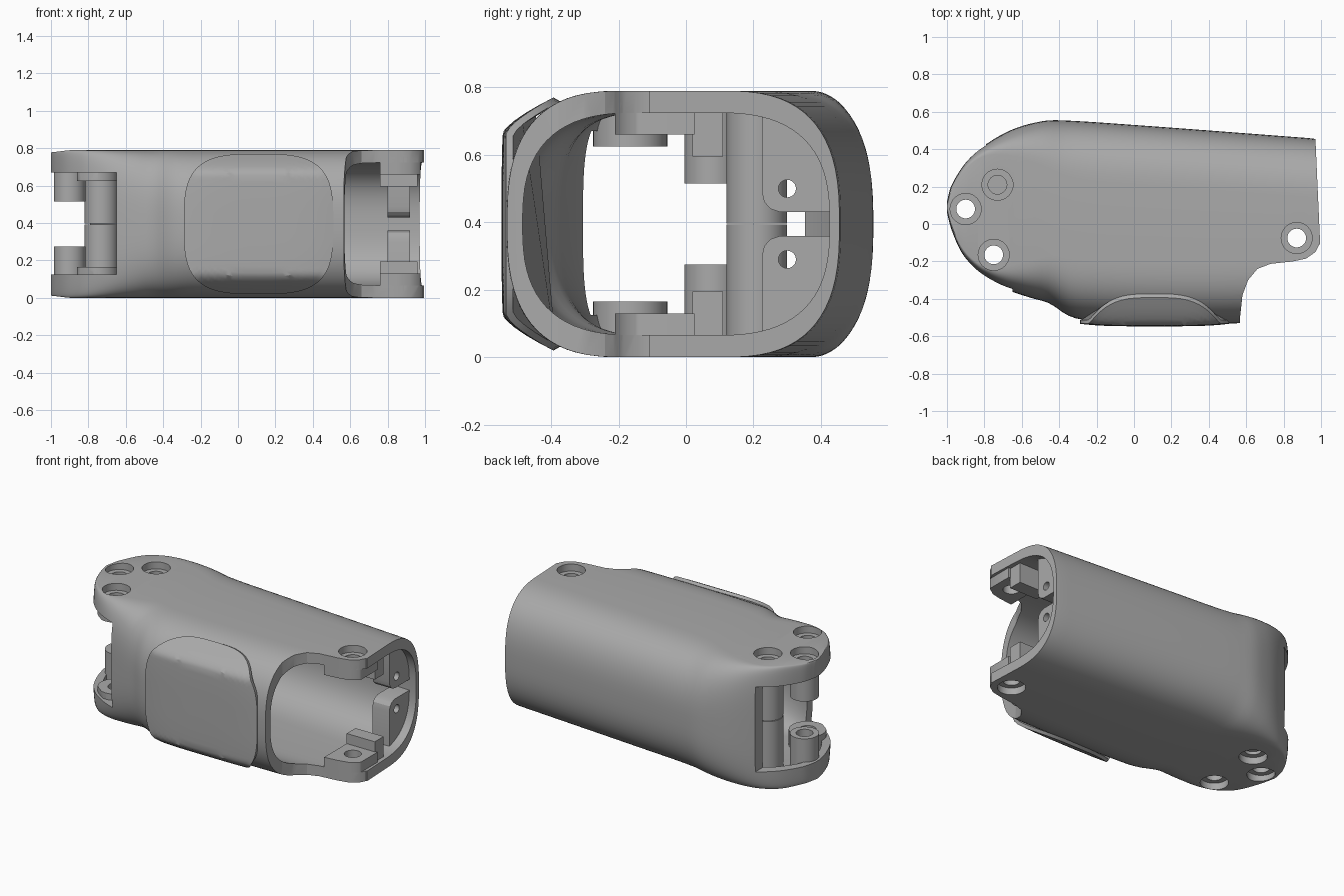
import bpy, bmesh
from math import sin, cos, pi, copysign

if "Cube" in bpy.data.objects:
    bpy.data.objects.remove(bpy.data.objects["Cube"])

grey = bpy.data.materials.new("plain_grey")
grey.use_nodes = True
grey.diffuse_color = (0.4, 0.4, 0.4, 1)
grey.node_tree.nodes["Principled BSDF"].inputs["Base Color"].default_value = (0.4, 0.4, 0.4, 1)

MID = 0.395


def loft(name, rings):
    """Closed solid through a list of equal rings."""
    bm = bmesh.new()
    vr = [[bm.verts.new(p) for p in r] for r in rings]
    n = len(vr[0])
    for a, b in zip(vr, vr[1:]):
        for i in range(n):
            j = (i + 1) % n
            bm.faces.new((a[i], a[j], b[j], b[i]))
    bm.faces.new(vr[0])
    bm.faces.new(vr[-1])
    bmesh.ops.recalc_face_normals(bm, faces=bm.faces)
    me = bpy.data.meshes.new(name)
    bm.to_mesh(me)
    bm.free()
    me.materials.append(grey)
    ob = bpy.data.objects.new(name, me)
    bpy.context.collection.objects.link(ob)
    return ob


def prism(name, pts, z0, z1):
    return loft(name, [[(x, y, z) for x, y in pts] for z in (z0, z1)])


def box(name, x0, x1, y0, y1, z0, z1):
    return prism(name, [(x0, y0), (x1, y0), (x1, y1), (x0, y1)], z0, z1)


def lathe(name, x, y, profile, n=40):
    return loft(name, [[(x + r * cos(2 * pi * i / n), y + r * sin(2 * pi * i / n), z)
                        for i in range(n)] for r, z in profile])


def boolean(ob, cutter, op="DIFFERENCE"):
    mod = ob.modifiers.new("bool", "BOOLEAN")
    mod.operation, mod.object, mod.solver = op, cutter, "EXACT"
    bpy.context.view_layer.objects.active = ob
    bpy.ops.object.modifier_apply(modifier=mod.name)


def smooth(ob, angle=0.5):
    bpy.ops.object.select_all(action="DESELECT")
    ob.select_set(True)
    bpy.context.view_layer.objects.active = ob
    bpy.ops.object.shade_smooth_by_angle(angle=angle)


def curve(pts, x):
    """Smooth interpolation through (x, value) points."""
    k = 0
    while k < len(pts) - 2 and x > pts[k + 1][0]:
        k += 1

    def slope(i):
        a, b = pts[max(i - 1, 0)], pts[min(i + 1, len(pts) - 1)]
        return (b[1] - a[1]) / (b[0] - a[0])
    (x0, v0), (x1, v1) = pts[k], pts[k + 1]
    h = x1 - x0
    t = (x - x0) / h
    return ((1 + 2 * t) * (1 - t) ** 2 * v0 + t * (1 - t) ** 2 * h * slope(k)
            + t * t * (3 - 2 * t) * v1 + t * t * (t - 1) * h * slope(k + 1))


# Plan outline of the housing and its edge rounding along the length
BACK = [(-1, .12), (-.98, .2), (-.9, .33), (-.8, .42), (-.65, .505), (-.5, .548),
        (-.4, .555), (0, .53), (1, .455)]
FRONT = [(-1, .06), (-.98, -.02), (-.93, -.14), (-.87, -.22), (-.8, -.28), (-.68, -.35),
         (-.55, -.395), (-.45, -.425), (-.35, -.49), (-.25, -.515), (.1, -.53), (.6, -.53), (1, -.51)]
ROUND = [(-1, .03), (-.8, .07), (-.6, .2), (-.35, .33), (0, .35), (1, .35)]


def housing(name, nose, stretch, ys, height, slant=0.0):
    rings, n, m = [], 72, 56
    for k in range(m + 1):
        x = -1 + 2 * (k / m) ** 1.7
        yb, yf = curve(BACK, x) * ys, curve(FRONT, x) * ys
        r = min(curve(ROUND, x), (yb - yf) * 0.48)
        power = 2 / (2.7 + 2.5 * max(0, -0.4 - x))
        h = height - 0.012 * max(0, (-x - 0.9) / 0.1)
        ring = []
        for i in range(n):
            c, s = cos(2 * pi * (i + .5) / n), sin(2 * pi * (i + .5) / n)
            y = (yb - r if c > 0 else yf + r) + copysign(abs(c) ** power, c) * r
            px = nose + (x + 1) * stretch - (slant * (y + .1) if k == m else 0)
            ring.append((px, y, MID + copysign(abs(s) ** power, s) * h))
        rings.append(ring)
    return loft(name, rings)


shell = housing("housing_shell", -1, 0.9975, 1, .395, 0.045)
cavity = housing("cavity_cutter", -.955, 1.05, .91, .33)
mould = housing("inner_mould", -.985, .98, .96, .365)
boolean(shell, cavity)

# Stepped side opening at the wide end
side = [(.56, -.8), (.567, -.5), (.58, -.38), (.61, -.3), (.66, -.24), (.73, -.213),
        (.85, -.2), (.92, -.185), (.97, -.15), (.99, -.11), (1.3, -.1), (1.3, -.8)]
side_cut = prism("side_cutter", side, -.2, 1)
boolean(shell, side_cut)

# Opening between the two plates of the rounded end
nose_plan = [(-1.3, -.8), (-.65, -.8), (-.65, .05), (-.79, .05), (-.79, .8), (-1.3, .8)]
nose_cut = prism("nose_cutter", nose_plan, .125, .67)
boolean(shell, nose_cut)

# Internal bosses, lugs and ribs, mirrored about mid height
parts = []
for tag, up in (("lower", False), ("upper", True)):
    def span(a, b):
        return (2 * MID - b, 2 * MID - a) if up else (a, b)

    def boss(name, x, y, r, top):
        z0, z1 = span(.035, top)
        return lathe(tag + name, x, y, [(r, z0), (r, z1)])
    parts.append(boss("_end_boss", -.9, .08, .085, .275))
    parts.append(boss("_front_boss", -.75, -.165, .11, .165))
    parts.append(boss("_post", -.73, .21, .09, MID - .002))
    lug = box(tag + "_lug", .76, .985, -.3, .025, *span(.035, .13))
    boolean(lug, side_cut)
    parts.append(lug)
    parts.append(box(tag + "_lug_rib", .76, .96, .02, .11, *span(.035, .195)))

    # Rounded rib with a screw hole against the back wall
    rib_pts = [(.225, .02), (.225, .3), (.232, .33), (.25, .35), (.28, .36), (.5, .36), (.5, .02)]
    if up:
        rib_pts = [(y, 2 * MID - z) for y, z in rib_pts]
    rib = loft(tag + "_back_rib", [[(x, y, z) for y, z in rib_pts] for x in (.8, .92)])
    zc = 2 * MID - .29 if up else .29
    screw = loft(tag + "_screw_cutter", [[(x, .3 + .026 * cos(a * pi / 12), zc + .026 * sin(a * pi / 12))
                                          for a in range(24)] for x in (.7, 1)])
    boolean(rib, screw)
    bpy.data.objects.remove(screw)
    parts.append(rib)

for p in parts:
    boolean(p, mould, "INTERSECT")

# Counterbored screw holes, through and blind
R, B, D = .083, .05, .045
drills = []
for x, y in ((-.9, .08), (-.75, -.165), (.87, -.075)):
    drills.append(lathe("drill", x, y, [(R, -.1), (R, D), (B, D), (B, 2 * MID - D),
                                        (R, 2 * MID - D), (R, .9)]))
drills.append(lathe("drill", -.73, .21, [(R, -.1), (R, D), (B, D), (B, D + .02)]))
drills.append(lathe("drill", -.73, .21, [(B, 2 * MID - D - .02), (B, 2 * MID - D),
                                         (R, 2 * MID - D), (R, .9)]))
for d in drills:
    cx = sum(v.co.x for v in d.data.vertices) / len(d.data.vertices)
    for p in [shell] + parts:
        if p is shell or any(abs(v.co.x - cx) < .2 for v in p.data.vertices):
            boolean(p, d)

# Raised grip pad on the front, bending back at its top and bottom
rings = []
for s in (.02, .2, .4, .6, .7, .76, .82, .88, .94, 1, 1.0):
    ring = []
    for i in range(72):
        c, q = cos(2 * pi * i / 72), sin(2 * pi * i / 72)
        x = .11 + .4 * s * copysign(abs(c) ** .6, c)
        dz = .375 * s * copysign(abs(q) ** .6, q)
        bend = max(0, (abs(dz) - .27) / .105)
        ring.append((x, -.547 + .014 * s ** 4 + .14 * bend ** 1.4, MID + dz))
    rings.append(ring)
rings[-1] = [(x, y + .02, MID + (z - MID) * .97) for x, y, z in rings[-1]]
pad = loft("front_pad", rings)

for helper in [cavity, mould, side_cut, nose_cut] + drills:
    bpy.data.objects.remove(helper)
for ob in [shell, pad] + parts:
    smooth(ob)
